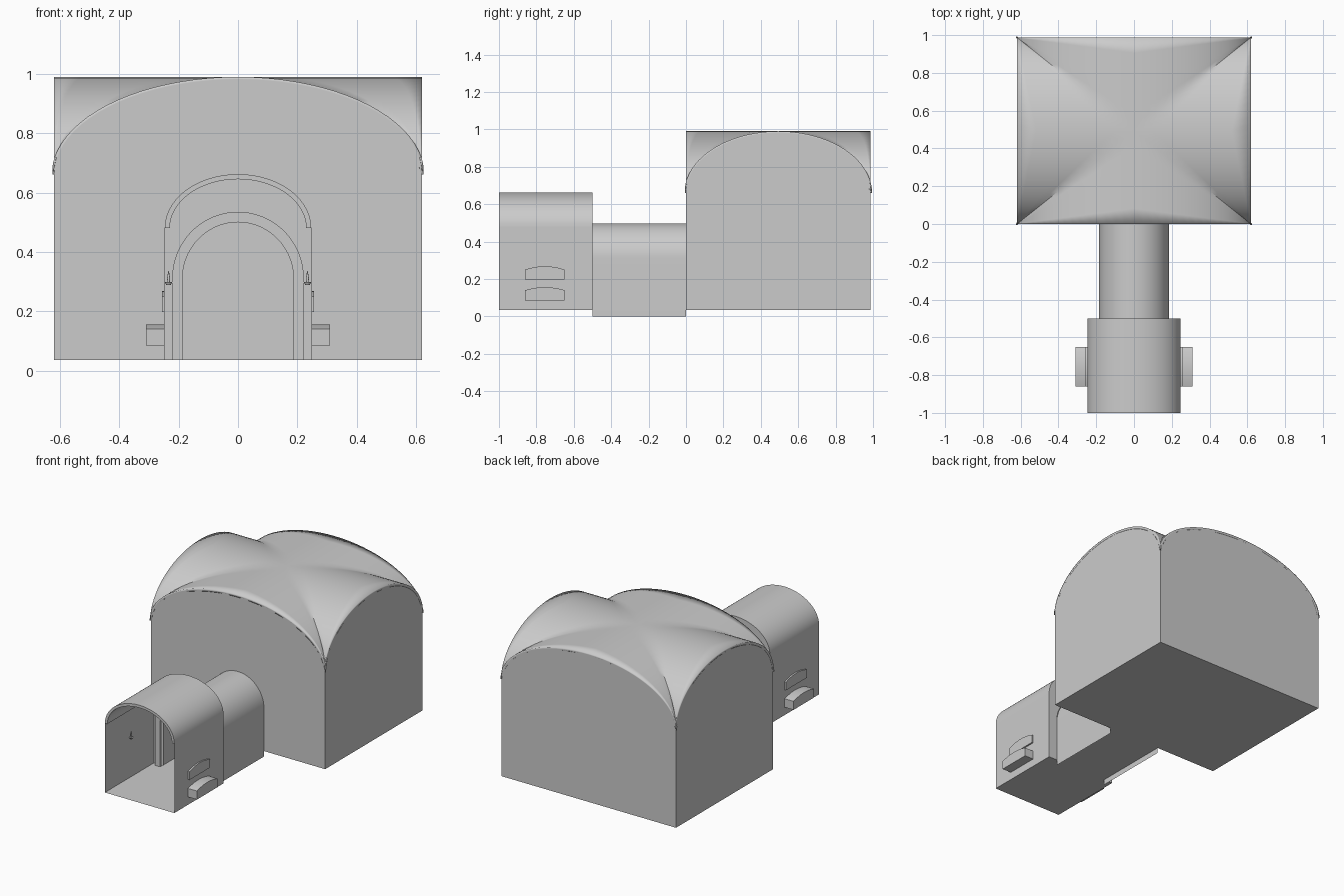
import bpy, bmesh, math
from mathutils import Vector

if "Cube" in bpy.data.objects:
    bpy.data.objects.remove(bpy.data.objects["Cube"])


def make(name, verts, faces, smooth=True):
    me = bpy.data.meshes.new(name)
    me.from_pydata([tuple(v) for v in verts], [], faces)
    bm = bmesh.new()
    bm.from_mesh(me)
    bmesh.ops.remove_doubles(bm, verts=bm.verts, dist=1e-5)
    bmesh.ops.recalc_face_normals(bm, faces=bm.faces)
    bm.to_mesh(me)
    bm.free()
    ob = bpy.data.objects.new(name, me)
    bpy.context.collection.objects.link(ob)
    bpy.ops.object.select_all(action='DESELECT')
    ob.select_set(True)
    bpy.context.view_layer.objects.active = ob
    if smooth:
        bpy.ops.object.shade_smooth_by_angle(angle=math.radians(35))
    return ob


def arch(half, spring, rise, z0=None, n=40):
    """Open arch outline as (horizontal, z) pairs, with legs down to z0."""
    pts = [(-half * math.cos(math.pi * i / n), spring + rise * math.sin(math.pi * i / n))
           for i in range(n + 1)]
    return pts if z0 is None else [(-half, z0)] + pts + [(half, z0)]


def at_y(profile, y):
    return [(x, y, z) for x, z in profile]


def skin(name, rows, close_rows=False, caps=False):
    """Join equal-length rows of points with quads."""
    n, m = len(rows[0]), len(rows)
    verts = [p for r in rows for p in r]
    faces = []
    for r in range(m if close_rows else m - 1):
        s = (r + 1) % m
        faces += [(r * n + i, r * n + i + 1, s * n + i + 1, s * n + i) for i in range(n - 1)]
    if caps:
        faces += [tuple(r * n for r in range(m)), tuple(r * n + n - 1 for r in range(m))]
    return make(name, verts, faces)


def arch_band(name, outer, inner, y0, y1):
    return skin(name, [at_y(outer, y0), at_y(inner, y0), at_y(inner, y1), at_y(outer, y1)],
                True, True)


def floor(name, half, y0, y1, z):
    return make(name, [(-half, y0, z), (half, y0, z), (half, y1, z), (-half, y1, z)],
                [(0, 1, 2, 3)], False)


def mirror_x(ob):
    mod = ob.modifiers.new("mirror", 'MIRROR')
    mod.use_axis[0] = True
    mod.use_mirror_merge = False


FLOOR = 0.035

# main chamber: four arched walls and floor
A, Y0, Y1, SPRING, RISE = 0.62, 0.0, 0.987, 0.66, 0.322
YC, B = (Y0 + Y1) / 2, (Y1 - Y0) / 2
for label, y in (("front", Y0), ("back", Y1)):
    p = at_y(arch(A, SPRING, RISE, FLOOR), y)
    make(label + "_wall", p, [tuple(range(len(p)))], False)
for label, x in (("left", -A), ("right", A)):
    p = [(x, YC + h, z) for h, z in arch(B, SPRING, RISE, FLOOR)]
    make(label + "_wall", p, [tuple(range(len(p)))], False)
floor("main_floor", A, Y0, Y1, FLOOR).location.y = 0

# groin vault: two crossing barrels, split along the diagonals
verts, faces = [], []
N, K = 40, 6
for axis in (0, 1):
    for side in (-1, 1):
        base = len(verts)
        for u, z in arch(1, SPRING, RISE, None, N):
            for k in range(K + 1):
                v = side * (abs(u) + (1 - abs(u)) * k / K)
                a, b = (u, v) if axis == 0 else (v, u)
                verts.append((a * A, YC + b * B, z))
        for i in range(N):
            for k in range(K):
                q = base + i * (K + 1) + k
                faces.append((q, q + 1, q + K + 2, q + K + 1))
vault = make("groin_vault", verts, faces)
sol = vault.modifiers.new("thickness", 'SOLIDIFY')
sol.thickness, sol.offset = 0.016, 0

# corridor: arched tunnel whose walls run below its floor
tunnel = arch(0.185, 0.31, 0.187, 0.0)
skin("corridor_shell", [at_y(tunnel, -0.5), at_y(tunnel, 0.0)])
floor("corridor_floor", 0.185, -0.5, 0.0, FLOOR)

# front chamber: side walls, floor, barrel vault
wall = make("front_chamber_side", [(0.247, -1, FLOOR), (0.247, -0.5, FLOOR),
                                   (0.247, -0.5, 0.48), (0.247, -1, 0.48)], [(0, 1, 2, 3)], False)
mirror_x(wall)
floor("front_chamber_floor", 0.247, -1, -0.5, FLOOR)
arch_band("front_barrel_vault", arch(0.247, 0.48, 0.182), arch(0.23, 0.48, 0.165), -1, -0.5)

# end wall with the doorway left open, and raised door frame
doorway = arch(0.187, 0.31, 0.19, FLOOR)
skin("front_chamber_end_wall", [at_y(arch(0.247, 0.48, 0.182, FLOOR), -0.5), at_y(doorway, -0.5)])
arch_band("door_frame", arch(0.222, 0.31, 0.225, FLOOR), doorway, -0.525, -0.5)

# side niches with shallow arched tops
for name, z0, z1, rise, depth in (("lower_niche", 0.085, 0.14, 0.016, 0.31),
                                  ("upper_niche", 0.197, 0.25, 0.018, 0.257)):
    n = 12
    prof = [(-0.86, z0)] + [(-0.86 + 0.21 * i / n, z1 + rise * (1 - (2 * i / n - 1) ** 2))
                            for i in range(n + 1)] + [(-0.65, z0)]
    c = len(prof)
    v = [(x, y, z) for x in (0.247, depth) for y, z in prof]
    f = [tuple(range(c)), tuple(range(c, 2 * c))]
    f += [(i, (i + 1) % c, c + (i + 1) % c, c + i) for i in range(c)]
    mirror_x(make(name, v, f))

# wall lamps: small saucer with a flame, turned from a profile
turn = [(0.0, 0.288), (0.008, 0.289), (0.013, 0.299), (0.004, 0.297),
        (0.005, 0.312), (0.003, 0.325), (0.0, 0.338)]
rows = [[(0.234 + r * math.cos(math.tau * j / 16), -0.75 + r * math.sin(math.tau * j / 16), z)
         for r, z in turn] for j in range(16)]
mirror_x(skin("wall_lamp", rows, True))
